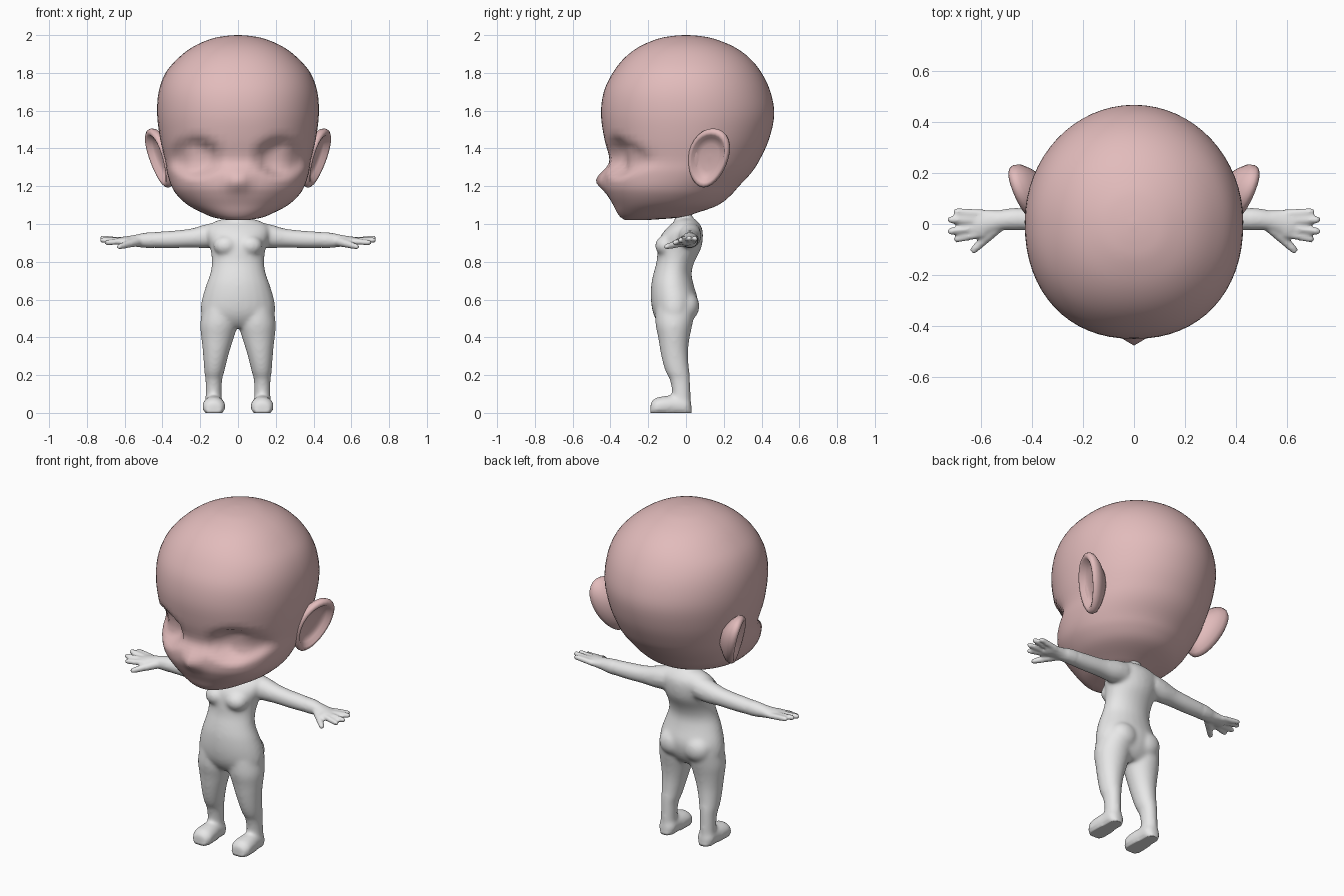
import bpy, bmesh, math
from mathutils import Vector, Matrix

if "Cube" in bpy.data.objects:
    bpy.data.objects.remove(bpy.data.objects["Cube"])


def material(name, rgb):
    m = bpy.data.materials.new(name)
    m.diffuse_color = (*rgb, 1)
    m.use_nodes = True
    m.node_tree.nodes["Principled BSDF"].inputs["Base Color"].default_value = m.diffuse_color
    return m


SKIN = material("skin_pink", (0.76, 0.50, 0.50))
CLOTH = material("cloth_white", (0.80, 0.80, 0.80))


def finish(bm, name, mats):
    bmesh.ops.recalc_face_normals(bm, faces=bm.faces[:])
    me = bpy.data.meshes.new(name)
    bm.to_mesh(me)
    bm.free()
    for m in mats:
        me.materials.append(m)
    me.polygons.foreach_set("use_smooth", [True] * len(me.polygons))
    ob = bpy.data.objects.new(name, me)
    bpy.context.collection.objects.link(ob)
    return ob


def loft(bm, rings):
    """Skin a list of point rings into a closed tube."""
    loops = [[bm.verts.new(p) for p in r] for r in rings]
    n = len(loops[0])
    for a, b in zip(loops, loops[1:]):
        for i in range(n):
            j = (i + 1) % n
            bm.faces.new((a[i], a[j], b[j], b[i]))
    bm.faces.new(loops[0])
    bm.faces.new(loops[-1])


def ellipse(c, a, b, n=24):
    c, a, b = Vector(c), Vector(a), Vector(b)
    return [c + a * math.cos(t) + b * math.sin(t)
            for t in (2 * math.pi * i / n for i in range(n))]


def smooth_rows(rows, steps):
    """Catmull-Rom interpolation through rows of numbers."""
    out = []
    for i in range(len(rows) - 1):
        p = [rows[max(0, min(len(rows) - 1, i + k))] for k in (-1, 0, 1, 2)]
        for s in range(steps):
            t = s / steps
            out.append([0.5 * (2 * b + (c - a) * t + (2 * a - 5 * b + 4 * c - d) * t * t
                               + (3 * b - a - 3 * c + d) * t ** 3)
                        for a, b, c, d in zip(*p)])
    out.append(list(rows[-1]))
    return out


def upright(rows, s=1):
    """Rings from (z, centre x, half width, front y, back y)."""
    return [ellipse((s * cx, (f + k) / 2, z), (w, 0, 0), (0, (k - f) / 2, 0))
            for z, cx, w, f, k in smooth_rows(rows, 3)]


def tube(bm, p0, p1, r0, r1):
    """Tapered rod with a rounded tip."""
    p0, p1 = Vector(p0), Vector(p1)
    d = (p1 - p0).normalized()
    q = d.to_track_quat('Z', 'Y')
    a, b = q @ Vector((1, 0, 0)), q @ Vector((0, 1, 0))
    tip = [(p1 - d * r1 * (1 - math.sin(t)), r1 * max(0.1, math.cos(t)))
           for t in (0, 0.5, 1.0, 1.5)]
    loft(bm, [ellipse(c, a * r, b * r, 14) for c, r in [(p0, r0)] + tip])


def ball(bm, centre, size):
    m = Matrix.Translation(centre) @ Matrix.Diagonal((*size, 1))
    bmesh.ops.create_uvsphere(bm, u_segments=20, v_segments=14, radius=1, matrix=m)


# ---- Head: z, half width, front y, back y
head_rows = [
    (1.02, .05, -.32, -.22), (1.035, .13, -.345, -.03), (1.06, .19, -.365, .06),
    (1.10, .265, -.385, .17), (1.15, .32, -.412, .235), (1.20, .352, -.43, .28),
    (1.27, .375, -.428, .345), (1.34, .387, -.405, .39), (1.45, .412, -.432, .44),
    (1.58, .428, -.45, .467), (1.70, .42, -.435, .447), (1.80, .383, -.388, .40),
    (1.88, .315, -.325, .335), (1.94, .235, -.245, .25), (1.98, .142, -.15, .15),
    (1.995, .07, -.075, .075), (2.0, .01, -.01, .01)]


def face_shape(x, y, z):
    """Push in the eye hollows and pull out the nose."""
    if y > -.05:
        return y
    d = math.hypot((abs(x) - .23) / .145, (z - 1.35) / .115)
    t = max(0, min(1, (1.05 - d) / .5))
    y += t * t * (3 - 2 * t) * (.038 + .5 * max(0, -.33 - y))
    return y - .045 * math.exp(-(x / .05) ** 2 - ((z - 1.23) / .05) ** 2)


rings = []
for z, w, f, k in smooth_rows(head_rows, 4):
    ring = []
    for i in range(64):
        t = 2 * math.pi * i / 64
        c, s = math.cos(t), math.sin(t)
        e = 2 / (2.2 if s < 0 else 2.0)
        x = w * math.copysign(abs(c) ** e, c)
        y = (f + k) / 2 + (k - f) / 2 * math.copysign(abs(s) ** e, s)
        ring.append((x, face_shape(x, y, z), z))
    rings.append(ring)
bm = bmesh.new()
loft(bm, rings)
finish(bm, "head", [SKIN])

# ---- Ears: dished leaning ovals (radius factor, outward offset)
ear_profile = [(.08, -.012), (.45, -.012), (.68, -.002), (.80, .02), (.90, .024),
               (.98, .014), (1.0, 0), (.95, -.02), (.75, -.045), (.4, -.075)]
up = Vector((.29, .14, .94)).normalized()
side = Vector((.35, .93, 0)).normalized()
out = side.cross(up).normalized()
for s, name in ((1, "ear_left"), (-1, "ear_right")):
    rings = []
    for r, h in ear_profile:
        ring = []
        for i in range(28):
            t = 2 * math.pi * i / 28
            width = .113 * (1 + .15 * math.sin(t))
            p = (Vector((.412, .12, 1.35)) + side * (r * width * math.cos(t))
                 + up * (r * .165 * math.sin(t)) + out * h)
            ring.append((s * p.x, p.y, p.z))
        rings.append(ring)
    bm = bmesh.new()
    loft(bm, rings)
    finish(bm, name, [SKIN])

# ---- Body: overlapping volumes fused into one skin
bm = bmesh.new()
loft(bm, upright([
    (.45, 0, .10, -.12, .0), (.48, 0, .165, -.15, .03), (.53, 0, .197, -.175, .055),
    (.60, 0, .192, -.186, .063), (.68, 0, .168, -.184, .04), (.74, 0, .147, -.172, .03),
    (.80, 0, .139, -.156, .045), (.87, 0, .147, -.15, .08), (.93, 0, .165, -.138, .09),
    (.98, 0, .165, -.10, .085), (1.015, 0, .12, -.06, .06), (1.03, 0, .06, -.05, .04)]))
tube(bm, (0, -.012, .98), (0, -.015, 1.12), .048, .046)
for s in (1, -1):
    # chest and seat
    ball(bm, (s * .065, -.108, .885), (.066, .056, .055))
    ball(bm, (s * .08, .0, .565), (.085, .072, .08))
    # leg
    loft(bm, upright([
        (.55, .10, .088, -.16, .05), (.47, .102, .099, -.162, .035),
        (.40, .108, .087, -.148, .02), (.33, .115, .072, -.137, .012),
        (.26, .122, .06, -.122, .014), (.21, .126, .052, -.105, .02),
        (.18, .128, .045, -.088, .022), (.12, .129, .043, -.075, .024),
        (.03, .13, .044, -.07, .026)], s))
    # foot
    rings = []
    for y, w, h in smooth_rows([(.03, .02, .05), (.005, .048, .088), (-.05, .052, .094),
                                (-.11, .06, .09), (-.16, .06, .08), (-.188, .038, .055)], 3):
        ring = ellipse((s * .128, y, h * .42), (w, 0, 0), (0, 0, h * .58))
        rings.append([(p.x, p.y, max(p.z, -.004)) for p in ring])
    loft(bm, rings)
    # arm and palm: x, y, z, half depth, half height
    loft(bm, [ellipse((s * x, y, z), (0, ry, 0), (0, 0, rz)) for x, y, z, ry, rz in smooth_rows([
        (.10, .02, .945, .06, .066), (.17, .02, .935, .06, .064), (.25, .02, .925, .051, .051),
        (.35, .02, .918, .048, .047), (.48, .019, .914, .043, .041), (.53, .014, .912, .040, .034),
        (.57, .008, .911, .047, .027), (.61, .0, .91, .052, .023), (.632, -.002, .91, .04, .017)], 3)])
    # fingers and thumb
    for y0, tip in ((.038, (.708, .05, .924)), (.014, (.732, .017, .926)),
                    (-.012, (.732, -.03, .915)), (-.034, (.707, -.062, .90))):
        tube(bm, (s * .585, y0, .91), (s * tip[0], tip[1], tip[2]), .018, .0145)
    tube(bm, (s * .535, -.01, .907), (s * .638, -.112, .877), .026, .015)

body = finish(bm, "body", [CLOTH, SKIN])
mod = body.modifiers.new("fuse", 'REMESH')
mod.mode = 'VOXEL'
mod.voxel_size = .008
dg = bpy.context.evaluated_depsgraph_get()
fused = bpy.data.meshes.new_from_object(body.evaluated_get(dg))
body.modifiers.clear()

# Soften the joins, keeping the hands crisp
bm = bmesh.new()
bm.from_mesh(fused)
for i in range(12):
    bmesh.ops.smooth_vert(bm, verts=[v for v in bm.verts if i < 2 or
                                     (abs(v.co.x) < .46 and v.co.z > .02)],
                          factor=.5, use_axis_x=True, use_axis_y=True, use_axis_z=True)
for v in bm.verts:
    if v.co.z < .006:
        v.co.z = 0

# Clean cuff and collar lines, then colour by position
for co, no in (((.48, 0, 0), (1, 0, 0)), ((-.48, 0, 0), (1, 0, 0)),
               ((0, 0, .207), (0, 0, 1)), ((0, 0, 1.032), (0, 0, 1))):
    bmesh.ops.bisect_plane(bm, geom=bm.verts[:] + bm.edges[:] + bm.faces[:],
                           dist=1e-5, plane_co=co, plane_no=no)
for f in bm.faces:
    c = f.calc_center_median()
    f.smooth = True
    f.material_index = int(abs(c.x) > .48 or c.z < .207 or c.z > 1.032)
bm.to_mesh(fused)
bm.free()
fused.materials.clear()
for m in (CLOTH, SKIN):
    fused.materials.append(m)
body.data = fused
